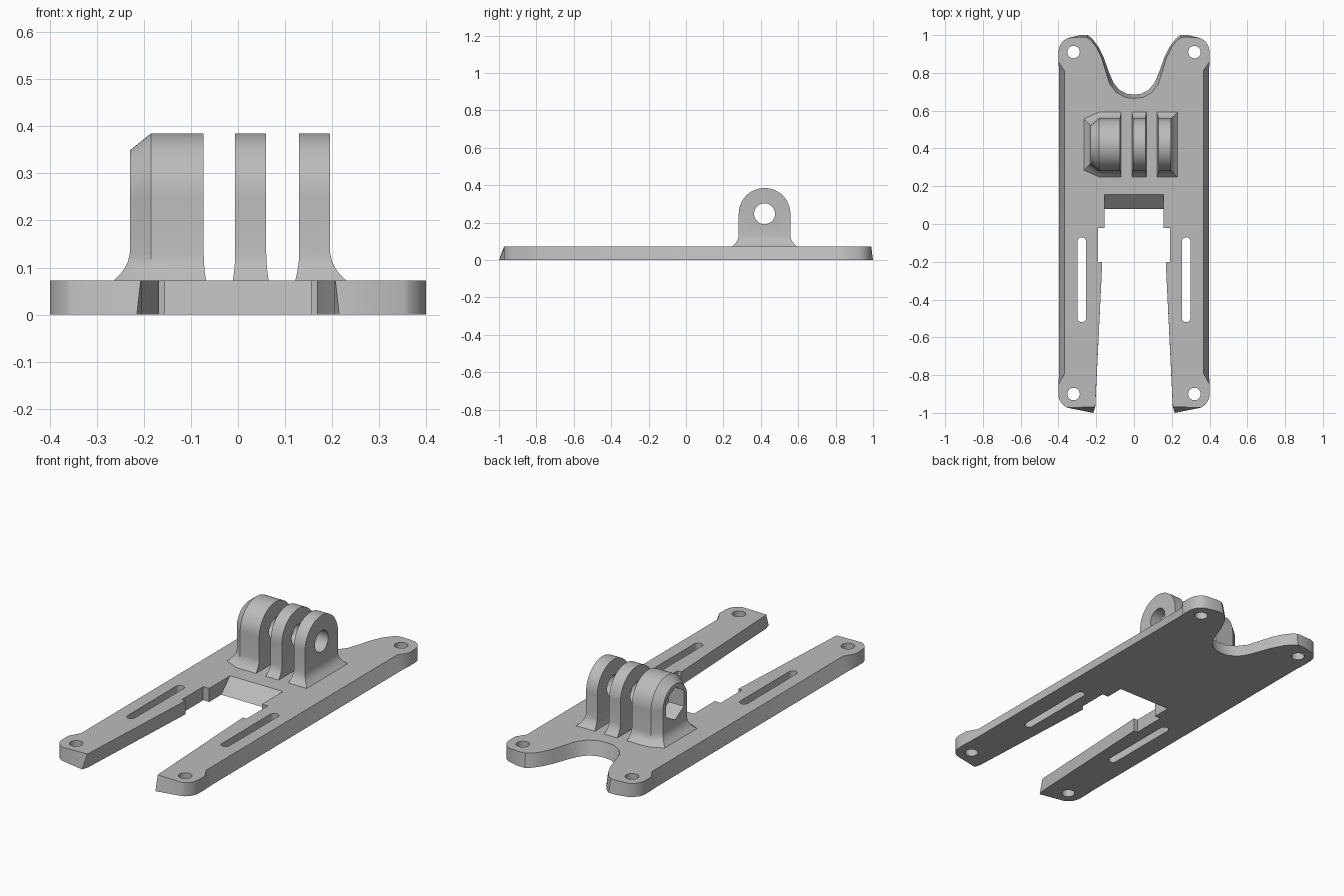
import bpy, bmesh
from math import sin, cos, pi, radians

cube = bpy.data.objects.get("Cube")
if cube:
    bpy.data.objects.remove(cube, do_unlink=True)

grey = bpy.data.materials.new("plain grey")
grey.use_nodes = True
COLOUR = (0.5, 0.5, 0.5, 1)
grey.diffuse_color = COLOUR
grey.node_tree.nodes["Principled BSDF"].inputs["Base Color"].default_value = COLOUR

TOP = 0.072          # plate thickness
AXIS_Y, AXIS_Z, LUG_R = 0.42, 0.247, 0.138


def finish(bm, name):
    bmesh.ops.remove_doubles(bm, verts=bm.verts, dist=1e-5)
    bmesh.ops.recalc_face_normals(bm, faces=bm.faces)
    mesh = bpy.data.meshes.new(name)
    bm.to_mesh(mesh)
    bm.free()
    mesh.materials.append(grey)
    obj = bpy.data.objects.new(name, mesh)
    bpy.context.collection.objects.link(obj)
    return obj


def bridge(bm, rings, closed):
    for a, b in zip(rings, rings[1:]):
        for i in range(len(a) if closed else len(a) - 1):
            j = (i + 1) % len(a)
            bm.faces.new((a[i], a[j], b[j], b[i]))


def cut(obj, cutter):
    mod = obj.modifiers.new("cut", 'BOOLEAN')
    mod.operation, mod.solver, mod.object = 'DIFFERENCE', 'EXACT', cutter
    bpy.context.view_layer.objects.active = obj
    bpy.ops.object.modifier_apply(modifier=mod.name)
    bpy.data.objects.remove(cutter, do_unlink=True)


def cylinder(radius, depth, loc, sides=32, rot=(0, 0, 0)):
    bpy.ops.mesh.primitive_cylinder_add(vertices=sides, radius=radius, depth=depth,
                                        location=loc, rotation=rot)
    bpy.context.object.hide_render = True
    return bpy.context.object


def smooth(obj):
    bpy.ops.object.select_all(action='DESELECT')
    obj.select_set(True)
    bpy.context.view_layer.objects.active = obj
    bpy.ops.object.shade_smooth_by_angle(angle=radians(30))


# Plate outline, one half: (x, y, top shift in x, top shift in y)
def corner(cx, cy, start, end, steps=8):
    return [(cx + 0.08 * cos(a), cy + 0.08 * sin(a), 0, 0) for a in
            (radians(start + (end - start) * k / steps) for k in range(steps + 1))]


half = [(0, .685, 0, -.02), (.04, .69, .006, -.02), (.08, .712, .014, -.016),
        (.11, .75, .018, -.01), (.135, .81, .014, -.005), (.16, .88, .01, -.004),
        (.19, .94, .008, -.005), (.22, .98, .008, -.008), (.245, 1, .006, -.012),
        (.285, 1, 0, -.01)]
half += corner(.32, .91, 70, 0)
half += [(.4, .86, 0, 0), (.397, .81, -.03, 0), (.397, -.79, -.03, 0), (.4, -.85, 0, 0)]
half += corner(.32, -.9, 0, -65)
half += [(.215, -1, -.008, .032), (.205, -.965, 0, .01), (.168, -.2, 0, 0),
         (.19, -.2, 0, 0), (.19, -.02, 0, 0), (.155, -.02, 0, 0), (.155, .08, 0, .075)]
outline = half + [(-x, y, -dx, dy) for x, y, dx, dy in reversed(half[1:])]

bm = bmesh.new()
low = [bm.verts.new((x, y, 0)) for x, y, dx, dy in outline]
high = [bm.verts.new((x + dx, y + dy, TOP)) for x, y, dx, dy in outline]
bridge(bm, [low, high], True)
bm.faces.new(low)
bm.faces.new(high)
plate = finish(bm, "base_plate")

# Screw holes and long slots
for side in (1, -1):
    for y in (.91, -.9):
        cut(plate, cylinder(.033, .4, (side * .32, y, 0)))
    bm = bmesh.new()
    rim = [(cos(pi * k / 10), sin(pi * k / 10)) for k in range(20)]
    rings = [[bm.verts.new((side * .277 + .023 * c,
                            -.295 + .023 * s + (.202 if s >= 0 else -.202), z))
              for c, s in rim] for z in (-.1, .2)]
    bridge(bm, rings, True)
    for ring in rings:
        bm.faces.new(ring)
    cut(plate, finish(bm, "slot_cutter"))
smooth(plate)


# Rounded lug with a flared foot; stations are (x, inset)
def lug(name, stations, flare_low, flare_high):
    foot_z = 0.13
    bm = bmesh.new()
    rings = []
    for x, inset in stations:
        r = LUG_R - inset
        prof = [(-r, foot_z)]
        prof += [(-r * cos(pi * k / 32), AXIS_Z + r * sin(pi * k / 32)) for k in range(33)]
        prof += [(r, foot_z)]
        rings.append([bm.verts.new((x, AXIS_Y + y, z)) for y, z in prof])
    bridge(bm, rings, False)
    bm.faces.new(rings[0])
    bm.faces.new(rings[-1])

    skirt = []
    last = len(stations) - 1
    for z, e in ((foot_z, 0), (.112, .004), (.098, .011), (.085, .021), (.07, .036)):
        front, back = [], []
        for k, (x, inset) in enumerate(stations):
            x += -e * flare_low if k == 0 else e * flare_high if k == last else 0
            front.append((x, AXIS_Y - LUG_R + inset - e, z))
            back.append((x, AXIS_Y + LUG_R - inset + e, z))
        skirt.append([bm.verts.new(p) for p in front + back[::-1]])
    bridge(bm, skirt, True)
    bm.faces.new(skirt[-1])
    obj = finish(bm, name)
    x_mid = (stations[0][0] + stations[-1][0]) / 2
    cut(obj, cylinder(.056, .4, (x_mid, AXIS_Y, AXIS_Z), 32, (pi / 2, 0, pi / 2)))
    return obj


nut_lug = lug("nut_lug", [(-.23, .036), (-.185, 0), (-.073, 0)], 1, .15)
# Six-sided nut pocket in the outer face
cut(nut_lug, cylinder(.086, .2, (-.24, AXIS_Y, AXIS_Z), 6, (pi / 2, 0, pi / 2)))
middle_lug = lug("middle_lug", [(-.006, 0), (.06, 0)], .15, .15)
outer_lug = lug("outer_lug", [(.13, 0), (.196, 0)], .25, 1)
for obj in (nut_lug, middle_lug, outer_lug):
    smooth(obj)
